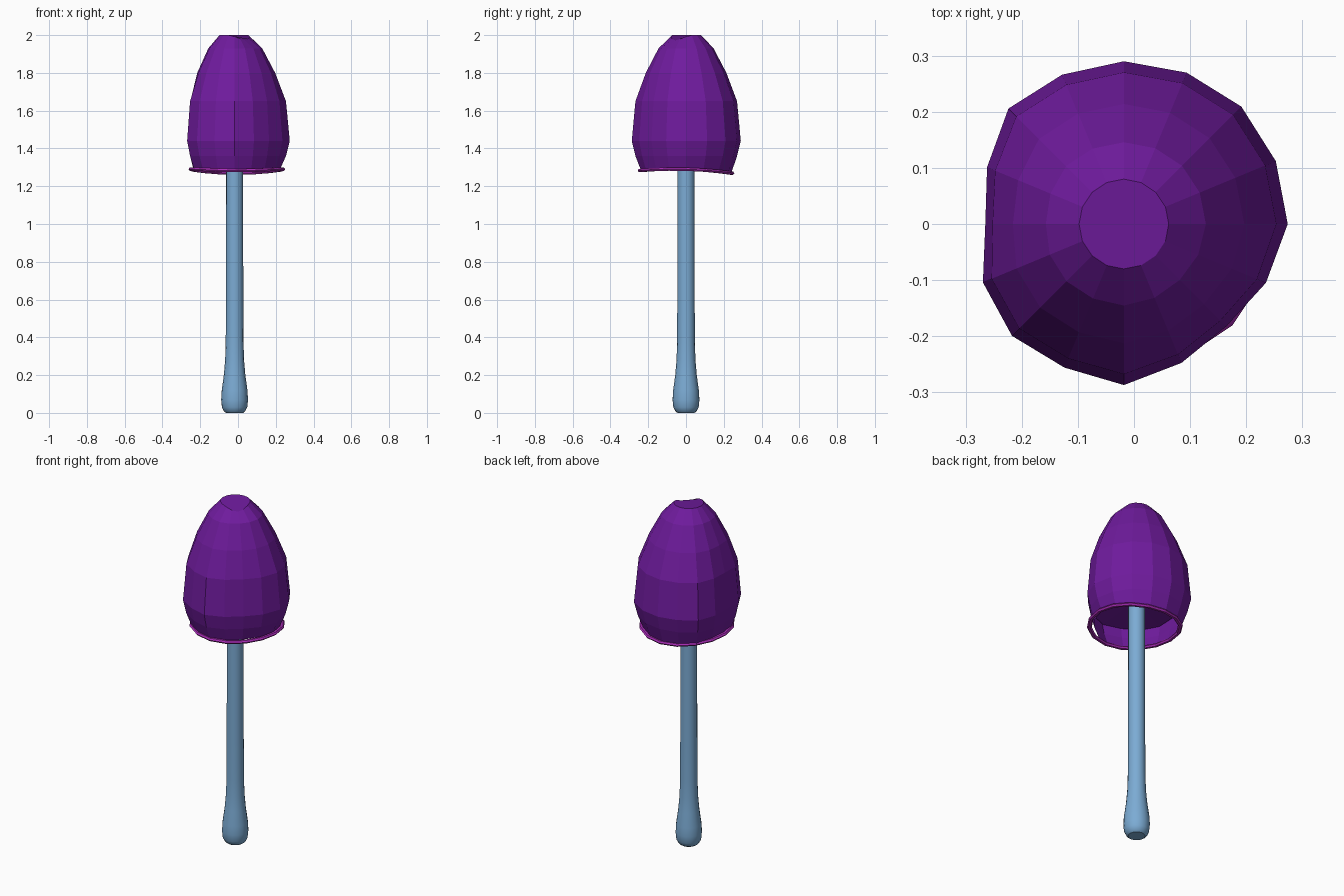
import bpy
from math import sin, cos, pi

if "Cube" in bpy.data.objects:
    bpy.data.objects.remove(bpy.data.objects["Cube"])

CX = -0.018  # axis of cap and stem
N = 16


def material(name, color):
    m = bpy.data.materials.new(name)
    m.diffuse_color = (*color, 1)
    m.use_nodes = True
    m.node_tree.nodes["Principled BSDF"].inputs["Base Color"].default_value = m.diffuse_color
    return m


def loft(name, rings, mat, cap_start=True, cap_end=True, closed=False):
    """Skin a list of equal-length vertex rings."""
    n, k = len(rings[0]), len(rings)
    verts = [v for ring in rings for v in ring]
    faces = []
    for i in range(k if closed else k - 1):
        a, b = i * n, ((i + 1) % k) * n
        for j in range(n):
            q = (j + 1) % n
            faces.append((a + j, a + q, b + q, b + j))
    if not closed and cap_start:
        faces.append(tuple(reversed(range(n))))
    if not closed and cap_end:
        faces.append(tuple(range((k - 1) * n, k * n)))
    mesh = bpy.data.meshes.new(name)
    mesh.from_pydata(verts, [], faces)
    mesh.materials.append(mat)
    ob = bpy.data.objects.new(name, mesh)
    bpy.context.collection.objects.link(ob)
    return ob


def rim_z(a):
    return 1.276 - 0.007 * sin(a) + 0.014 * cos(a) ** 2


purple = material("cap_purple", (0.16, 0.011, 0.34))
magenta = material("rim_magenta", (0.40, 0.025, 0.48))
blue = material("stem_blue", (0.20, 0.41, 0.66))

angles = [2 * pi * j / N for j in range(N)]

# Uneven outline of the cap, one radius per side
outline = [.292, .293, .296, .292, .29, .288, .291, .264,
           .247, .272, .282, .277, .287, .268, .258, .274]

# Cap: (height, radius, share of the uneven outline)
profile = [(None, .237, .6), (1.36, .266, .9), (1.44, .285, 1), (1.65, .266, .9),
           (1.80, .212, .5), (1.93, .145, .3), (2.0, .08, 0)]
rings = []
for z, r, share in profile:
    ring = []
    for a, o in zip(angles, outline):
        rr = r * (1 + share * (o / .285 - 1))
        zz = rim_z(a) if z is None else z
        if z == 2.0:  # notch in the tip toward the front right
            zz -= 0.028 * max(0, cos(a - 1.75 * pi)) ** 4
        ring.append((CX + rr * cos(a), rr * sin(a), zz))
    rings.append(ring)
loft("cap", rings, purple, cap_start=False)

# Ceiling inside the cap
ceiling = [(CX + .275 * o / .285 * cos(a), .275 * o / .285 * sin(a), 1.42)
           for a, o in zip(angles, outline)]
inner = [(CX + .04 * cos(a), .04 * sin(a), 1.44) for a in angles]
loft("cap_ceiling", [ceiling, inner], purple, cap_start=False)

# Rim around the mouth of the cap
tube = []
for a in angles:
    section = []
    for k in range(6):
        t = 2 * pi * k / 6
        r = .243 + .013 * cos(t)
        section.append((-.006 + r * cos(a), r * sin(a), rim_z(a) + .010 * sin(t)))
    tube.append(section)
loft("cap_rim", tube, magenta, closed=True)

# Stem with a swollen foot
stem_profile = [(0, .045), (.008, .056), (.03, .067), (.07, .071), (.12, .068),
                (.20, .057), (.28, .050), (.38, .047), (.6, .046), (1.46, .045)]
stem = loft("stem", [[(CX + r * cos(a), r * sin(a), z) for a in angles]
                     for z, r in stem_profile], blue)
bpy.context.view_layer.objects.active = stem
stem.select_set(True)
bpy.ops.object.shade_smooth_by_angle()
